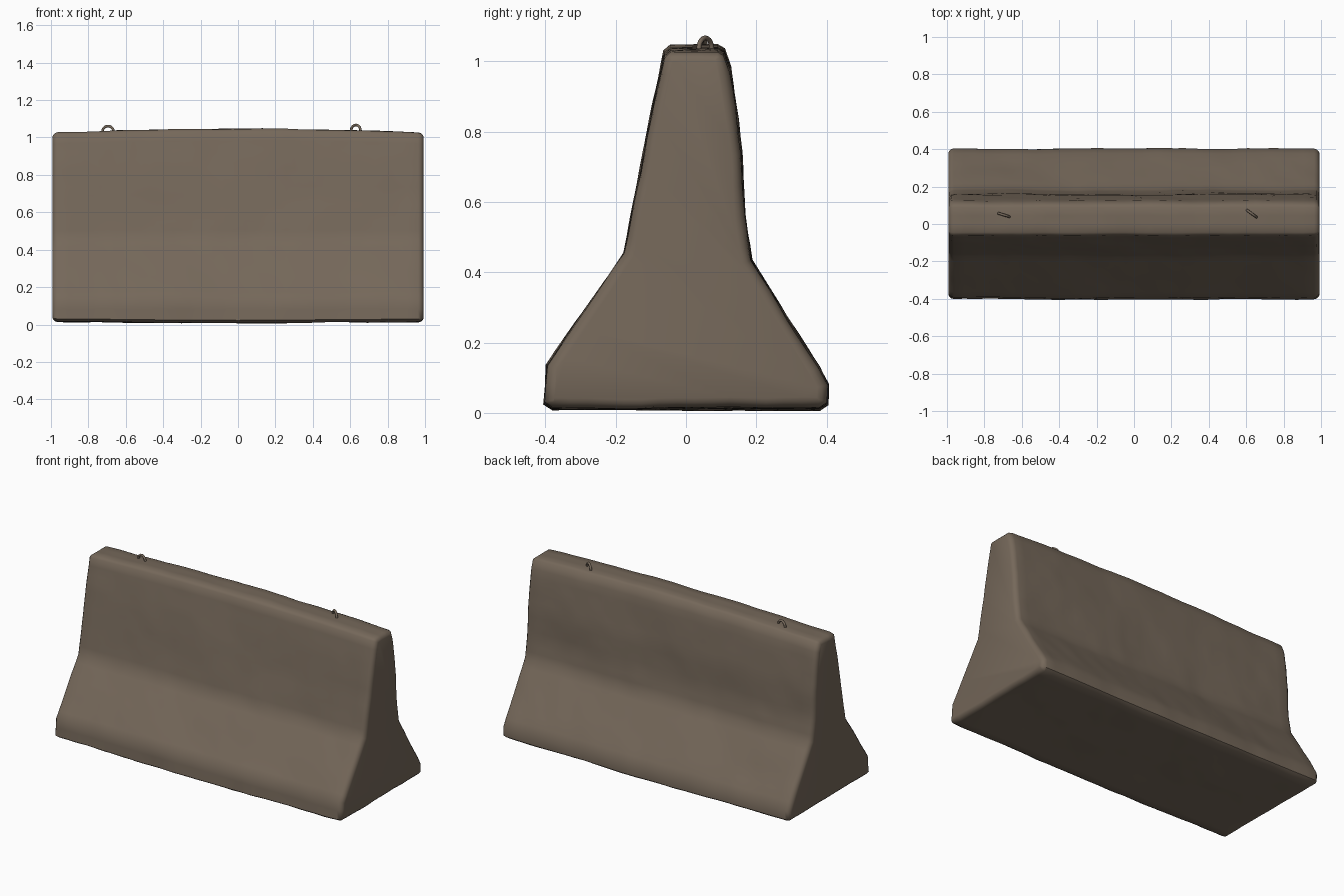
import bpy, bmesh, math
from mathutils import Vector, noise

if "Cube" in bpy.data.objects:
    bpy.data.objects.remove(bpy.data.objects["Cube"])

concrete = bpy.data.materials.new("weathered concrete")
concrete.use_nodes = True
COLOUR = (0.178, 0.138, 0.102, 1)
concrete.diffuse_color = COLOUR
bsdf = concrete.node_tree.nodes["Principled BSDF"]
bsdf.inputs["Base Color"].default_value = COLOUR
bsdf.inputs["Roughness"].default_value = 0.9


def finish(obj, angle):
    obj.data.materials.append(concrete)
    bpy.ops.object.select_all(action="DESELECT")
    obj.select_set(True)
    bpy.context.view_layer.objects.active = obj
    bpy.ops.object.shade_smooth_by_angle(angle=math.radians(angle))


# Barrier cross-section (y, z), counter-clockwise seen from the left end
PROFILE = [(-0.38, 0.015), (0.38, 0.015), (0.402, 0.03), (0.402, 0.08),
           (0.375, 0.13), (0.185, 0.435), (0.165, 0.56), (0.155, 0.74),
           (0.125, 0.98), (0.108, 1.03), (0.09, 1.04), (-0.045, 1.04),
           (-0.062, 1.025), (-0.175, 0.455), (-0.395, 0.135), (-0.403, 0.03)]


def resample(points, step):
    out = []
    for a, b in zip(points, points[1:] + points[:1]):
        a, b = Vector(a), Vector(b)
        n = max(1, round((b - a).length / step))
        out += [a.lerp(b, i / n) for i in range(n)]
    return out


section = resample(PROFILE, 0.05)
count = len(section)
normals = []
for i in range(count):
    t = (section[(i + 1) % count] - section[i - 1]).normalized()
    normals.append(Vector((t.y, -t.x)))

# Stations along the length, with rounded shoulders at both ends
R = 0.03
stations = [(0.993 - R + R * math.sin(a), R * (1 - math.cos(a)))
            for a in (math.radians(d) for d in (0, 30, 60, 85))]
body = [(-0.95 + 1.9 * i / 44, 0) for i in range(1, 44)]
stations = [(-x, r) for x, r in reversed(stations)] + body + stations

# Barrier body: lofted sections with gentle wear
bm = bmesh.new()
rings = []
for x, inset in stations:
    ring = []
    for p, n in zip(section, normals):
        q = p - n * inset
        pos = Vector((x, q.x, q.y))
        wear = 0.007 * noise.noise(pos * 3) + 0.003 * noise.noise(pos * 11)
        pos += Vector((0, n.x, n.y)) * wear
        # the top bows up slightly towards the middle
        pos.z += (0.006 - 0.018 * x * x) * max(0, pos.z - 0.4) / 0.6
        pos.z = max(0, pos.z - 0.007 * (1 - abs(x)) * (pos.z < 0.05))
        ring.append(bm.verts.new(pos))
    rings.append(ring)
for a, b in zip(rings, rings[1:]):
    for i in range(count):
        j = (i + 1) % count
        bm.faces.new((a[i], a[j], b[j], b[i]))
bm.faces.new(rings[0])
bm.faces.new(rings[-1])
bmesh.ops.recalc_face_normals(bm, faces=bm.faces)
mesh = bpy.data.meshes.new("barrier_body")
bm.to_mesh(mesh)
bm.free()
barrier = bpy.data.objects.new("barrier_body", mesh)
bpy.context.collection.objects.link(barrier)
finish(barrier, 50)


# Lifting loops: bent bars set into the top
def lifting_loop(name, centre, turn, peak):
    curve = bpy.data.curves.new(name, "CURVE")
    curve.dimensions = "3D"
    curve.bevel_depth = 0.007
    curve.bevel_resolution = 2
    curve.use_fill_caps = True
    spline = curve.splines.new("POLY")
    path = [(-0.036, -0.06)]
    path += [(-0.031 * math.cos(math.pi * i / 10),
              -0.03 + 0.03 * math.sin(math.pi * i / 10)) for i in range(11)]
    path += [(0.036, -0.06)]
    spline.points.add(len(path) - 1)
    for point, (u, h) in zip(spline.points, path):
        point.co = (u, 0, h, 1)
    helper = bpy.data.objects.new(name + "_curve", curve)
    bpy.context.collection.objects.link(helper)
    bpy.context.view_layer.update()
    shape = bpy.data.meshes.new_from_object(
        helper.evaluated_get(bpy.context.evaluated_depsgraph_get()))
    bpy.data.objects.remove(helper)
    loop = bpy.data.objects.new(name, shape)
    bpy.context.collection.objects.link(loop)
    loop.location = (centre[0], centre[1], peak - 0.007)
    loop.rotation_euler.z = math.radians(turn)
    finish(loop, 60)


lifting_loop("right_lifting_loop", (-0.695, 0.048), -17, 1.068)
lifting_loop("left_lifting_loop", (0.63, 0.055), -36, 1.074)
